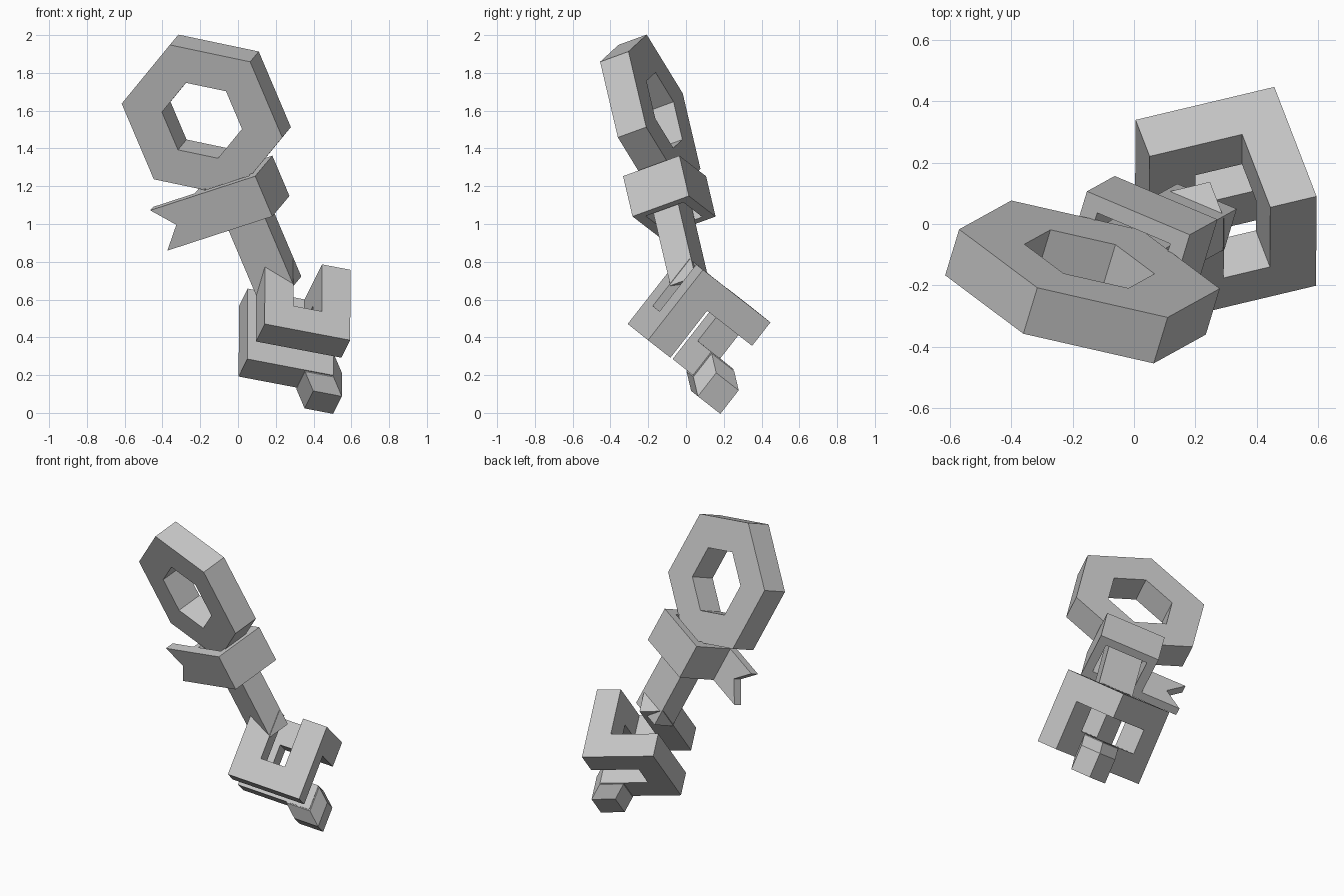
import bpy, bmesh, math
from mathutils import Vector, Matrix

if "Cube" in bpy.data.objects:
    bpy.data.objects.remove(bpy.data.objects["Cube"], do_unlink=True)

grey = bpy.data.materials.new("plain grey")
GREY = (0.56, 0.56, 0.56, 1)
grey.use_nodes = True
grey.diffuse_color = GREY
grey.node_tree.nodes["Principled BSDF"].inputs["Base Color"].default_value = GREY

# Tilted frame of the key: origin at the ring centre, z up along the shaft
up = Vector((-0.382, -0.211, 0.899)).normalized()
x_axis = Vector((0.274, 0.904, 0.331)).cross(up).normalized()
y_axis = up.cross(x_axis)
FRAME = Matrix((x_axis, y_axis, up)).transposed().to_4x4()
FRAME.translation = (-0.168, -0.189, 1.575)


def finish(name, bm):
    """Turn a bmesh in the key frame into a flat-shaded object."""
    bmesh.ops.remove_doubles(bm, verts=bm.verts, dist=1e-4)
    bmesh.ops.recalc_face_normals(bm, faces=bm.faces)
    mesh = bpy.data.meshes.new(name)
    bm.to_mesh(mesh)
    bm.free()
    mesh.materials.append(grey)
    obj = bpy.data.objects.new(name, mesh)
    bpy.context.collection.objects.link(obj)
    obj.matrix_world = FRAME
    return obj


def frame_ring(name, outer, inner, shift):
    """Prism with a hole: two matching closed outlines, moved by shift."""
    bm = bmesh.new()
    loops = [[bm.verts.new(Vector(p) + s) for p in loop]
             for s in (Vector(), Vector(shift)) for loop in (outer, inner)]
    n = len(outer)
    for p, q in ((0, 1), (2, 3), (0, 2), (1, 3)):
        for i in range(n):
            j = (i + 1) % n
            bm.faces.new((loops[p][i], loops[p][j], loops[q][j], loops[q][i]))
    return finish(name, bm)


def prism(name, outline, shift):
    """Solid prism from one outline."""
    bm = bmesh.new()
    face = bm.faces.new([bm.verts.new(p) for p in outline])
    ext = bmesh.ops.extrude_face_region(bm, geom=[face], use_keep_orig=True)
    bmesh.ops.translate(bm, vec=shift, verts=[v for v in ext["geom"]
                                              if isinstance(v, bmesh.types.BMVert)])
    return finish(name, bm)


def hexagon(r, y):
    return [(r * math.sin(k * math.pi / 3), y, r * math.cos(k * math.pi / 3))
            for k in range(6)]


def rectangle(hx, hy, z):
    return [(-hx, -hy, z), (hx, -hy, z), (hx, hy, z), (-hx, hy, z)]


# Hexagonal handle ring
frame_ring("handle_ring", hexagon(0.445, -0.083), hexagon(0.222, -0.083), (0, 0.166, 0))

# Rectangular shaft, sunk into the ring and the cube
prism("shaft", rectangle(0.11, 0.073, -1.01), (0, 0, 0.75))

# Ribbon: hollow band round the shaft and a notched tail
TOP, BOTTOM, WALL = -0.358, -0.595, 0.055
frame_ring("ribbon_band", rectangle(0.19, 0.165, BOTTOM),
           rectangle(0.19 - WALL, 0.165 - WALL, BOTTOM), (0, 0, TOP - BOTTOM))
prism("ribbon_tail", [(-0.16, -0.165, TOP), (-0.44, -0.165, TOP),
                      (-0.335, -0.165, (TOP + BOTTOM) / 2),
                      (-0.44, -0.165, BOTTOM), (-0.16, -0.165, BOTTOM)], (0, WALL, 0))

# Cube of bent square bar, hung by one corner from the shaft axis
CELL = 0.1577
A = Vector((math.sqrt(1 / 2), math.sqrt(1 / 6), -math.sqrt(1 / 3)))
B = Vector((0, -math.sqrt(2 / 3), -math.sqrt(1 / 3)))
C = Vector((math.sqrt(1 / 2), -math.sqrt(1 / 6), math.sqrt(1 / 3)))
CORNER = Vector((0, 0, -0.813))


def grid(i, j, k):
    return CORNER + CELL * (A * i + B * j + C * (k - 3))


# Corners along the bar's path, one grid cell at a time
turns = [(0, 0, 2), (0, 2, 2), (2, 2, 2), (2, 0, 2), (2, 0, 0),
         (0, 0, 0), (0, 2, 0), (2, 2, 0)]
cells = set()
for p, q in zip(turns, turns[1:]):
    for t in range(3):
        cells.add(tuple(a + (b - a) * t // 2 for a, b in zip(p, q)))

bm = bmesh.new()
for cell in cells:
    for axis in range(3):
        for side in (0, 1):
            near = list(cell)
            near[axis] += 2 * side - 1
            if tuple(near) in cells:
                continue
            quad = []
            for u, v in ((0, 0), (1, 0), (1, 1), (0, 1)):
                p = list(cell)
                p[axis] += side
                p[(axis + 1) % 3] += u
                p[(axis + 2) % 3] += v
                quad.append(bm.verts.new(grid(*p)))
            bm.faces.new(quad)
bmesh.ops.remove_doubles(bm, verts=bm.verts, dist=1e-4)
bmesh.ops.dissolve_limit(bm, angle_limit=0.02, verts=bm.verts, edges=bm.edges)
finish("cube_bit", bm)

# Cube-cornered tip pushed out of the lowest cell along the shaft axis
bm = bmesh.new()
for push in (0.01, 0.124):
    for i in (2, 3):
        for j in (2, 3):
            for k in (0, 1):
                bm.verts.new(grid(i, j, k) - Vector((0, 0, push)))
hull = bmesh.ops.convex_hull(bm, input=bm.verts)
loose = [v for v in bm.verts if not v.link_faces]
bmesh.ops.delete(bm, geom=loose, context="VERTS")
bmesh.ops.dissolve_limit(bm, angle_limit=0.02, verts=bm.verts, edges=bm.edges)
finish("tip", bm)
